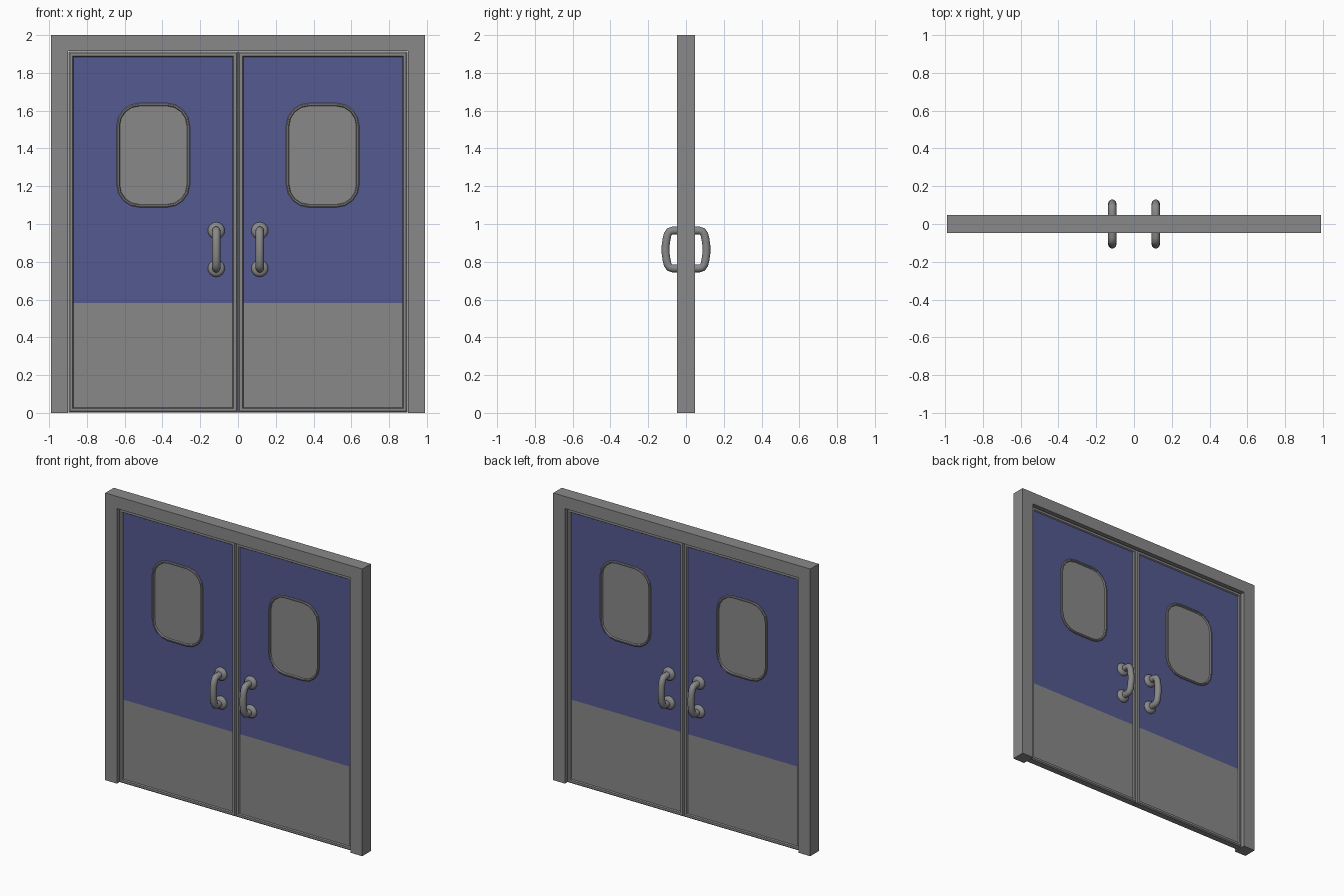
import bpy, bmesh
from math import sin, cos, pi

cube = bpy.data.objects.get("Cube")
if cube:
    bpy.data.objects.remove(cube, do_unlink=True)


def material(name, rgb):
    m = bpy.data.materials.new(name)
    m.use_nodes = True
    m.diffuse_color = (*rgb, 1)
    m.node_tree.nodes["Principled BSDF"].inputs["Base Color"].default_value = (*rgb, 1)
    return m


GREY = material("steel grey", (0.25, 0.25, 0.25))
BLUE = material("door blue", (0.09, 0.1, 0.28))


def finish(bm, name, mats, smooth=False):
    bmesh.ops.recalc_face_normals(bm, faces=bm.faces[:])
    me = bpy.data.meshes.new(name)
    bm.to_mesh(me)
    bm.free()
    ob = bpy.data.objects.new(name, me)
    bpy.context.collection.objects.link(ob)
    for m in mats:
        me.materials.append(m)
    if smooth:
        bpy.ops.object.select_all(action="DESELECT")
        ob.select_set(True)
        bpy.context.view_layer.objects.active = ob
        bpy.ops.object.shade_smooth_by_angle(angle=0.7)
    return ob


def outline(x0, x1, z0, z1, r, inset, segs=4):
    """Rounded rectangle, shrunk by inset; a plain rectangle when r is 0."""
    cx, cz = (x0 + x1) / 2, (z0 + z1) / 2
    w, h = (x1 - x0) / 2 - inset, (z1 - z0) / 2 - inset
    r = max(r - inset, 0)
    pts = []
    for q, (sx, sz) in enumerate([(1, 1), (-1, 1), (-1, -1), (1, -1)]):
        for i in range(segs + 1 if r else 1):
            a = (q + i / segs) * pi / 2
            pts.append((cx + sx * (w - r) + r * cos(a), cz + sz * (h - r) + r * sin(a)))
    return pts


def slab(rect, r, section):
    """Two-sided panel; section lists (inset, depth) from the middle outwards."""
    bm = bmesh.new()
    steps = [(i, -d) for i, d in section] + [(i, d) for i, d in reversed(section)]
    loops = [[bm.verts.new((x, y, z)) for x, z in outline(*rect, r, i)] for i, y in steps]
    for a, b in zip(loops, loops[1:]):
        for k in range(len(a)):
            n = (k + 1) % len(a)
            bm.faces.new((a[k], a[n], b[n], b[k]))
    bm.faces.new(loops[0])
    bm.faces.new(loops[-1])
    return bm


# Frame: two legs and a head
bm = bmesh.new()
profile = [(-0.99, 0), (-0.99, 2), (0.99, 2), (0.99, 0),
           (0.9, 0), (0.9, 1.915), (-0.9, 1.915), (-0.9, 0)]
face = bm.faces.new([bm.verts.new((x, -0.047, z)) for x, z in profile])
ext = bmesh.ops.extrude_face_region(bm, geom=[face])
bmesh.ops.translate(bm, vec=(0, 0.094, 0),
                    verts=[v for v in ext["geom"] if isinstance(v, bmesh.types.BMVert)])
finish(bm, "door_frame", [GREY])

PANEL_Y = 0.02
KICK_Z = 0.583
for side, s in (("left", 1), ("right", -1)):
    # Leaf with a raised rim, blue above the kick plate
    rect = (*sorted((s * 0.001, s * 0.897)), 0.002, 1.912)
    bm = slab(rect, 0, [(0.027, PANEL_Y), (0.022, 0.028), (0.007, 0.028), (0, 0.021)])
    bmesh.ops.bisect_plane(bm, geom=bm.verts[:] + bm.edges[:] + bm.faces[:],
                           plane_co=(0, 0, KICK_Z), plane_no=(0, 0, 1))
    for f in bm.faces:
        c = f.calc_center_median()
        on_panel = all(abs(abs(v.co.y) - PANEL_Y) < 1e-4 for v in f.verts)
        f.material_index = int(on_panel and c.z > KICK_Z)
    finish(bm, side + "_door_leaf", [GREY, BLUE])

    # Window with a raised surround
    rect = (*sorted((s * 0.255, s * 0.642)), 1.088, 1.64)
    bm = slab(rect, 0.12, [(0.016, 0.022), (0.012, 0.031), (0.005, 0.031), (0, 0.027), (0, 0.019)])
    finish(bm, side + "_window", [GREY])

    for way, d in (("front", -1), ("back", 1)):
        tag = f"{way}_{side}_"
        x = s * 0.115
        # Pull handle
        cu = bpy.data.curves.new(tag + "handle", "CURVE")
        cu.dimensions = "3D"
        cu.bevel_depth = 0.022
        cu.bevel_resolution = 3
        cu.use_fill_caps = True
        half = [(0.015, 0.1), (0.07, 0.1), (0.087, 0.095), (0.097, 0.08), (0.103, 0.055), (0.108, 0.02)]
        path = half + [(y, -z) for y, z in reversed(half)]
        sp = cu.splines.new("POLY")
        sp.points.add(len(path) - 1)
        for p, (y, z) in zip(sp.points, path):
            p.co = (x, d * y, 0.865 + z, 1)
        sp.use_smooth = True
        cu.materials.append(GREY)
        ob = bpy.data.objects.new(tag + "handle", cu)
        bpy.context.collection.objects.link(ob)

        # Domed mounting roses
        for end, z in (("upper", 0.965), ("lower", 0.765)):
            bm = bmesh.new()
            rings = [(0.045, 0.015), (0.045, 0.027), (0.041, 0.035), (0.032, 0.041), (0.02, 0.044)]
            loops = [[bm.verts.new((x + r * cos(k * pi / 8), d * y, z + r * sin(k * pi / 8)))
                      for k in range(16)] for r, y in rings]
            for a, b in zip(loops, loops[1:]):
                for k in range(16):
                    n = (k + 1) % 16
                    bm.faces.new((a[k], a[n], b[n], b[k]))
            bm.faces.new(loops[0])
            bm.faces.new(loops[-1])
            finish(bm, tag + end + "_rose", [GREY], smooth=True)
